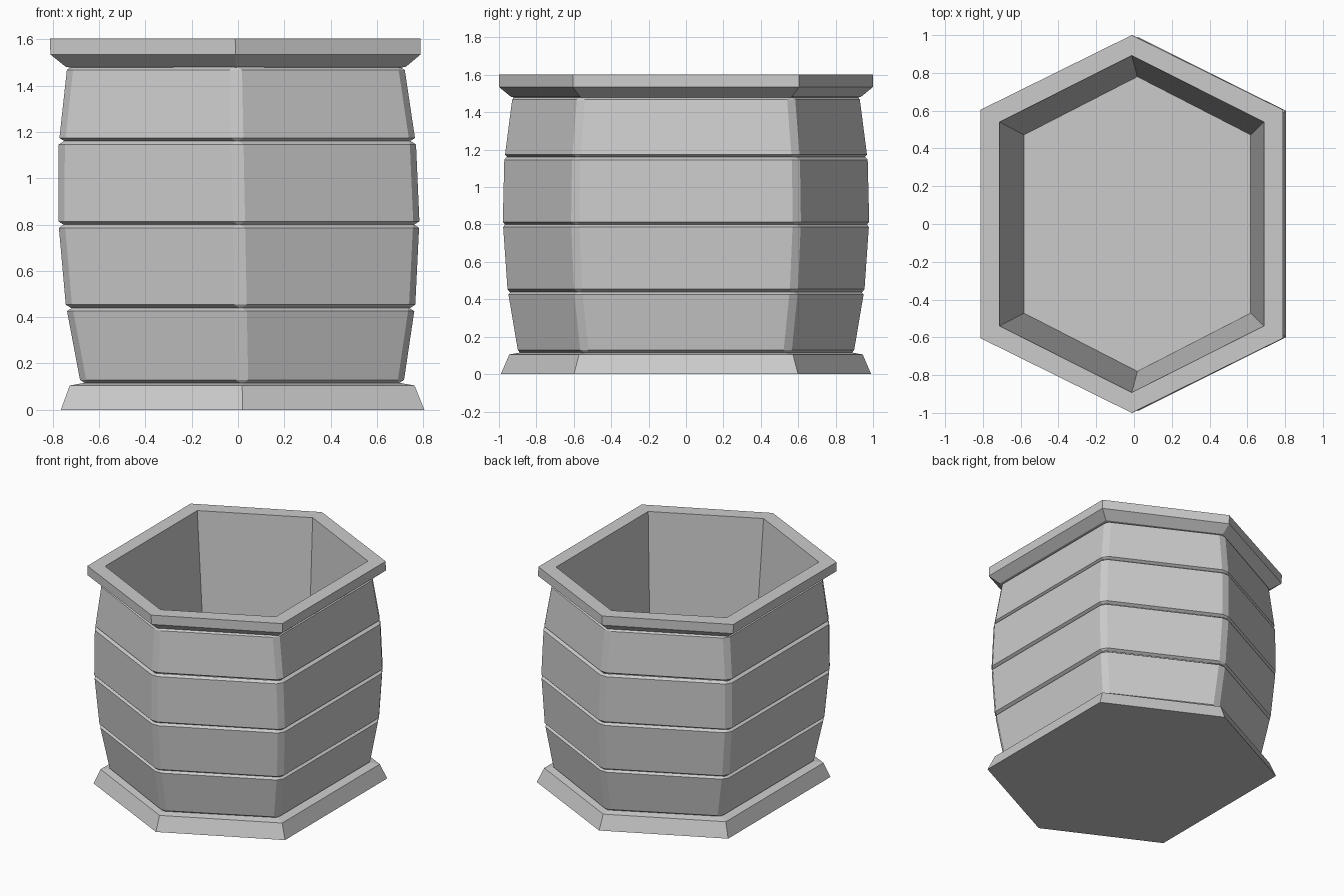
import bpy, bmesh
from mathutils import Vector

cube = bpy.data.objects.get("Cube")
if cube:
    bpy.data.objects.remove(cube, do_unlink=True)

# One plain grey for the whole planter
GREY = (0.6, 0.6, 0.6, 1)
mat = bpy.data.materials.new("plain grey")
mat.use_nodes = True
mat.diffuse_color = GREY
mat.node_tree.nodes["Principled BSDF"].inputs["Base Color"].default_value = GREY


def hexagon(half_x, half_y, z, chamfer=0):
    """Long hexagon, leaning slightly in x, with optional cut corners."""
    side_y = 0.605 * half_y
    corners = [Vector(p) for p in (
        (0, -half_y), (half_x, -side_y), (half_x, side_y),
        (0, half_y), (-half_x, side_y), (-half_x, -side_y))]
    points = []
    for i, c in enumerate(corners):
        if chamfer:
            for other in (corners[i - 1], corners[(i + 1) % 6]):
                points.append(c + (other - c).normalized() * chamfer)
        else:
            points.append(c)
    lean = 0.02 - 0.02 * z
    return [(p.x + lean, p.y, z) for p in points]


def loft(name, rings, cap_start=False, cap_end=False):
    """Skin a stack of rings with flat faces."""
    bm = bmesh.new()
    loops = [[bm.verts.new(p) for p in ring] for ring in rings]
    for low, high in zip(loops, loops[1:]):
        n = len(low)
        for i in range(n):
            j = (i + 1) % n
            bm.faces.new((low[i], low[j], high[j], high[i]))
    if cap_start:
        bm.faces.new(loops[0][::-1])
    if cap_end:
        bm.faces.new(loops[-1])
    mesh = bpy.data.meshes.new(name)
    bm.to_mesh(mesh)
    bm.free()
    mesh.materials.append(mat)
    obj = bpy.data.objects.new(name, mesh)
    bpy.context.collection.objects.link(obj)


# Sloped foot
loft("foot", [hexagon(0.785, 0.99, 0), hexagon(0.745, 0.945, 0.105),
              hexagon(0.67, 0.87, 0.118)], cap_start=True)

# Four bulging tiers: (bottom z, bottom half width, top z, top half width)
TIERS = [(0.115, 0.70, 0.44, 0.75), (0.44, 0.755, 0.80, 0.778),
         (0.80, 0.78, 1.16, 0.772), (1.16, 0.768, 1.482, 0.73)]
BEVEL, GROOVE, EXTRA_Y = 0.014, 0.022, 0.213
for k, (z0, a0, z1, a1) in enumerate(TIERS, 1):
    loft(f"wall_tier_{k}", [
        hexagon(a0 - GROOVE, a0 - GROOVE + EXTRA_Y, z0, 0.006),
        hexagon(a0, a0 + EXTRA_Y, z0 + BEVEL, 0.03),
        hexagon(a1, a1 + EXTRA_Y, z1 - BEVEL, 0.03),
        hexagon(a1 - GROOVE, a1 - GROOVE + EXTRA_Y, z1, 0.006)])

# Overhanging rim running over into the hollow and down to its floor
loft("rim_and_hollow", [
    hexagon(0.70, 0.90, 1.475), hexagon(0.735, 0.935, 1.482),
    hexagon(0.80, 1.0, 1.535), hexagon(0.80, 1.0, 1.603),
    hexagon(0.70, 0.892, 1.603), hexagon(0.60, 0.78, 0.11)], cap_end=True)
